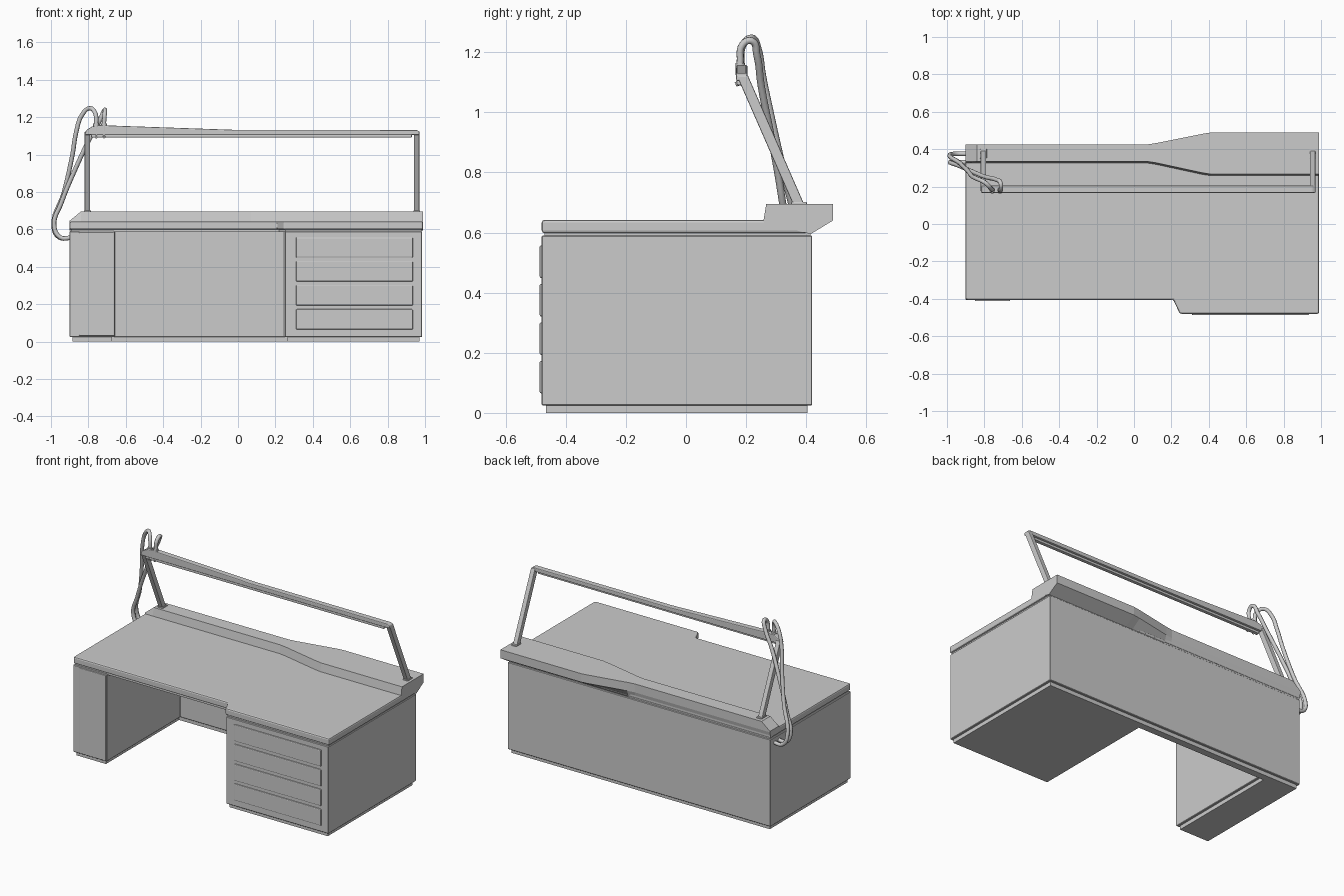
import bpy, bmesh
from mathutils import Vector

if "Cube" in bpy.data.objects:
    bpy.data.objects.remove(bpy.data.objects["Cube"])


def loft(name, rings, bevel=0.0, segments=2):
    """Solid skinned through equal-length rings of points, capped at both ends."""
    bm = bmesh.new()
    vs = [[bm.verts.new(p) for p in ring] for ring in rings]
    n = len(vs[0])
    for a, b in zip(vs, vs[1:]):
        for i in range(n):
            j = (i + 1) % n
            bm.faces.new((a[i], a[j], b[j], b[i]))
    bm.faces.new(vs[0][::-1])
    bm.faces.new(vs[-1])
    bmesh.ops.recalc_face_normals(bm, faces=bm.faces)
    me = bpy.data.meshes.new(name)
    bm.to_mesh(me)
    bm.free()
    ob = bpy.data.objects.new(name, me)
    bpy.context.collection.objects.link(ob)
    if bevel:
        m = ob.modifiers.new("edge", "BEVEL")
        m.width, m.segments, m.limit_method = bevel, segments, "ANGLE"
    return ob


def prism(name, pts, lo, hi, axis="z", bevel=0.0, segments=2):
    """Extrude a 2D outline along an axis."""
    put = {"z": lambda p, h: (p[0], p[1], h),
           "y": lambda p, h: (p[0], h, p[1]),
           "x": lambda p, h: (h, p[0], p[1])}[axis]
    return loft(name, [[put(p, h) for p in pts] for h in (lo, hi)], bevel, segments)


def box(name, x0, x1, y0, y1, z0, z1, bevel=0.0):
    return prism(name, [(x0, y0), (x1, y0), (x1, y1), (x0, y1)], z0, z1, "z", bevel)


def hose(name, pts, radius):
    cu = bpy.data.curves.new(name, "CURVE")
    cu.dimensions = "3D"
    cu.bevel_depth, cu.bevel_resolution = radius, 2
    cu.resolution_u, cu.use_fill_caps = 6, True
    sp = cu.splines.new("BEZIER")
    sp.bezier_points.add(len(pts) - 1)
    for bp, p in zip(sp.bezier_points, pts):
        bp.co = Vector(p)
        bp.handle_left_type = bp.handle_right_type = "AUTO"
    ob = bpy.data.objects.new(name, cu)
    bpy.context.collection.objects.link(ob)
    return ob


def u_outline(d):
    """U-shaped cabinet footprint, inset by d."""
    return [(-.90 + d, -.405 + d), (-.66 - d, -.405 + d), (-.66 - d, .35 + d * .6),
            (.25 + d, .35 + d * .6), (.25 + d, -.48 + d), (.985 - d, -.48 + d),
            (.985 - d, .42 - d), (-.90 + d, .42 - d)]


# Cabinet carcass and plinth
prism("cabinet", u_outline(0), .025, .59, bevel=.003, segments=1)
prism("plinth", u_outline(.015), 0, .03)

# Worktop with stepped front, over a thin shadow gap
top = [(-.90, -.405), (.21, -.405), (.245, -.48), (.99, -.48), (.99, .42), (-.90, .42)]
prism("worktop", top, .598, .642, bevel=.009)
gap = [(-.89, -.395), (.22, -.395), (.255, -.47), (.98, -.47), (.98, .415), (-.89, .415)]
prism("worktop_gap", gap, .585, .60)

# Raised rear shelf, widening to the right
rings = []
for x, yf, yb, zt in [(-.90, .325, .425, .646), (-.84, .325, .425, .695),
                      (.07, .325, .425, .695), (.12, .317, .433, .695),
                      (.36, .265, .481, .695), (.41, .257, .489, .695),
                      (.99, .257, .489, .695)]:
    rings.append([(x, yf, .635), (x, yf + .010, zt), (x, yb, zt), (x, yb, .64), (x, .415, .595)])
loft("rear_shelf", rings)

# Left door and four drawer fronts
box("left_door", -.85, -.662, -.413, -.40, .03, .585, .004)
for i in range(4):
    z = .065 + i * .128
    box(f"drawer_front_{i + 1}", .31, .935, -.487, -.47, z, z + .108, .005)

# Leaning posts of the lamp frame
post = [(.358, .69), (.395, .69), (.205, 1.125), (.172, 1.115)]
for side, x in (("left", -.805), ("right", .955)):
    prism(f"{side}_post", post, x - .015, x + .015, "x", .004)
    box(f"{side}_post_foot", x - .018, x + .018, .35, .402, .69, .702, .003)

# Cross bar swelling at the left end, with lamp strip below
bar = [(-.82, 1.105), (-.812, 1.13), (-.78, 1.15), (-.74, 1.157), (-.60, 1.152), (-.02, 1.132),
       (.955, 1.131), (.97, 1.122), (.97, 1.105)]
prism("cross_bar", bar, .167, .205, "y", .005)
box("lamp_strip", -.785, .93, .168, .192, 1.09, 1.108, .005)

# Two supply hoses looping from the side wall up over the bar
hose("outer_hose", [(-.89, .375, .555), (-.955, .375, .557), (-.985, .37, .61), (-.93, .325, .80),
                    (-.885, .28, 1.0), (-.865, .255, 1.12), (-.835, .24, 1.21), (-.795, .22, 1.247),
                    (-.765, .19, 1.225), (-.758, .182, 1.16), (-.758, .18, 1.10)], .012)
hose("inner_hose", [(-.89, .33, .555), (-.95, .33, .557), (-.983, .33, .62), (-.945, .315, .74),
                    (-.875, .285, .91), (-.79, .25, 1.09), (-.735, .236, 1.19),
                    (-.713, .218, 1.238), (-.712, .188, 1.225), (-.716, .18, 1.17),
                    (-.716, .18, 1.10)], .012)

# Hose collars and hooked tips on the bar
for name, x in (("outer", -.758), ("inner", -.716)):
    hose(f"{name}_collar", [(x, .181, 1.125), (x, .181, 1.165)], .016)
    hose(f"{name}_tip", [(x, .18, 1.12), (x, .176, 1.098), (x, .165, 1.093)], .008)
